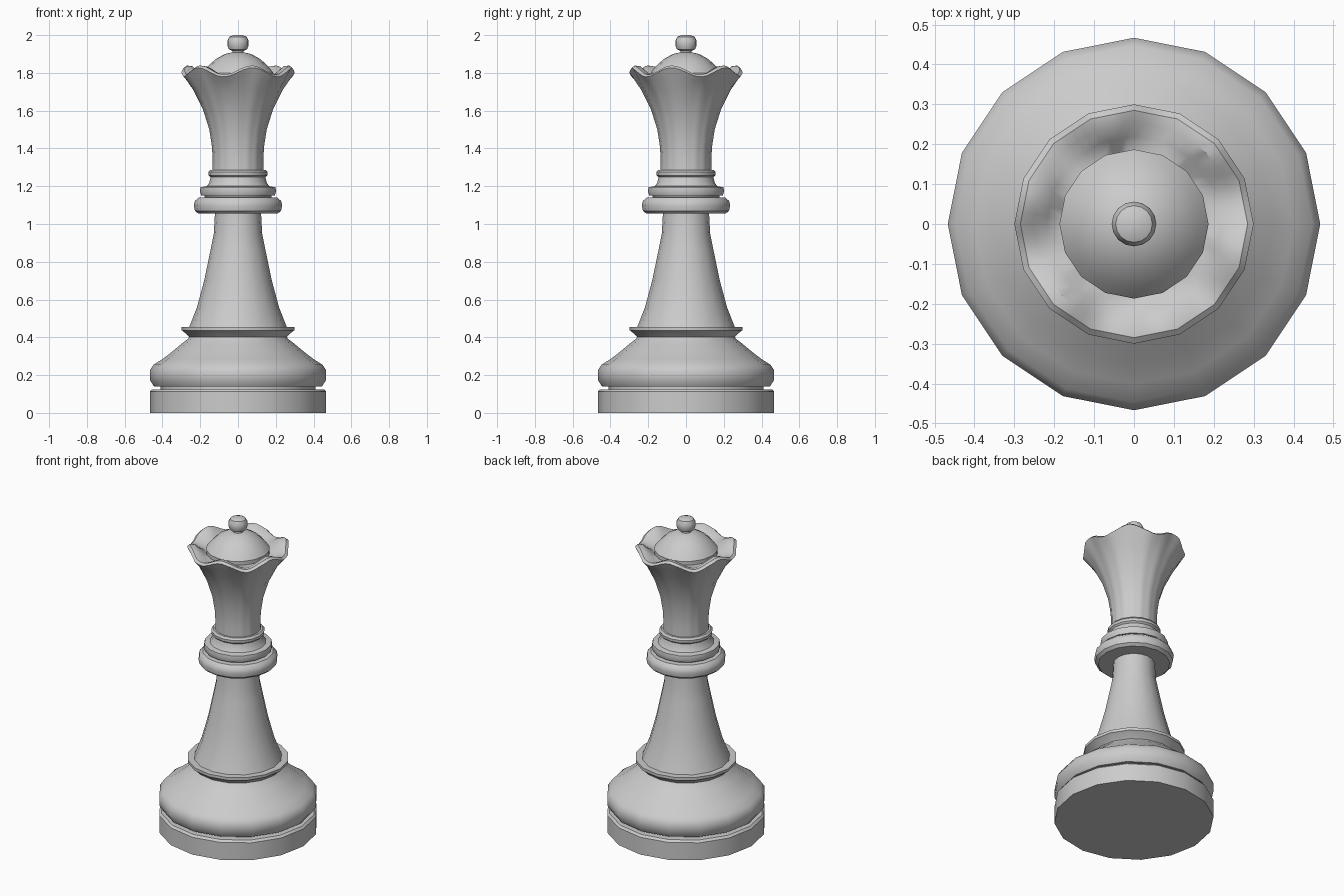
import bpy, bmesh
from math import pi, cos, sin, radians

if "Cube" in bpy.data.objects:
    bpy.data.objects.remove(bpy.data.objects["Cube"])

SIDES = 16


def lathe(name, profile, split=1, wave=None):
    """Revolve (radius, z[, wave weight]) points into a 16-sided solid."""
    n = SIDES * split
    step = 2 * pi / SIDES
    bm = bmesh.new()
    rings = []
    for p in profile:
        r, z = p[0], p[1]
        weight = p[2] if len(p) > 2 else 0
        if r == 0:
            rings.append([bm.verts.new((0, 0, z))])
            continue
        ring = []
        for i in range(n):
            a = 2 * pi * i / n
            flat = r * cos(step / 2) / cos(a % step - step / 2) if i % split else r
            dz = weight * wave(a) if wave else 0
            ring.append(bm.verts.new((flat * cos(a), flat * sin(a), z + dz)))
        rings.append(ring)
    for lo, hi in zip(rings, rings[1:]):
        for i in range(n):
            j = (i + 1) % n
            if len(lo) == 1:
                bm.faces.new((lo[0], hi[j], hi[i]))
            elif len(hi) == 1:
                bm.faces.new((lo[i], lo[j], hi[0]))
            else:
                bm.faces.new((lo[i], lo[j], hi[j], hi[i]))
    bmesh.ops.recalc_face_normals(bm, faces=bm.faces)
    mesh = bpy.data.meshes.new(name)
    bm.to_mesh(mesh)
    bm.free()
    ob = bpy.data.objects.new(name, mesh)
    bpy.context.collection.objects.link(ob)
    bpy.ops.object.select_all(action='DESELECT')
    ob.select_set(True)
    bpy.context.view_layer.objects.active = ob
    bpy.ops.object.shade_smooth_by_angle(angle=radians(35))
    return ob


# Foot with groove, swelling base and flared collar
lathe("base", [
    (0, 0), (.467, 0), (.467, .112), (.455, .125), (.41, .125), (.41, .14),
    (.445, .14), (.467, .175), (.467, .225), (.447, .255), (.40, .285),
    (.35, .323), (.30, .365), (.265, .392), (.258, .402), (.29, .432),
    (.298, .437), (.298, .455), (.25, .455), (0, .455)])

# Tapering stem
lathe("stem", [
    (0, .45), (.26, .45), (.217, .56), (.178, .705), (.145, .865),
    (.128, .95), (.122, 1.06), (0, 1.06)])

# Stacked neck rings
lathe("lower_ring", [
    (0, 1.055), (.21, 1.055), (.228, 1.07), (.234, 1.098), (.228, 1.122),
    (.208, 1.14), (.17, 1.142), (0, 1.142)])
lathe("middle_ring", [
    (0, 1.135), (.175, 1.138), (.178, 1.15), (.195, 1.152), (.202, 1.172),
    (.198, 1.195), (.165, 1.2), (.152, 1.22), (.145, 1.25), (0, 1.25)])
lathe("upper_ring", [
    (0, 1.245), (.145, 1.248), (.156, 1.258), (.157, 1.275), (.147, 1.287), (0, 1.287)])

# Flared crown with six rim waves and a hollow top
lathe("crown", [
    (0, 1.27), (.136, 1.27), (.134, 1.34), (.138, 1.41), (.152, 1.5),
    (.185, 1.605), (.237, 1.71, .15), (.278, 1.77, .6), (.30, 1.803, 1),
    (.285, 1.815, 1), (.255, 1.812, 1), (.22, 1.79, .6), (.185, 1.775), (0, 1.775)],
    split=4, wave=lambda a: .024 * cos(6 * (a - pi / 4)))

# Dome and round finial
lathe("dome", [
    (0, 1.76), (.187, 1.76), (.187, 1.8), (.162, 1.832), (.12, 1.872),
    (.07, 1.9), (.03, 1.909), (0, 1.911)])
lathe("finial", [
    (0, 1.9), (.03, 1.9), (.03, 1.916), (.048, 1.925), (.056, 1.945),
    (.056, 1.97), (.046, 1.991), (.025, 2.0), (0, 2.0)], split=1)
